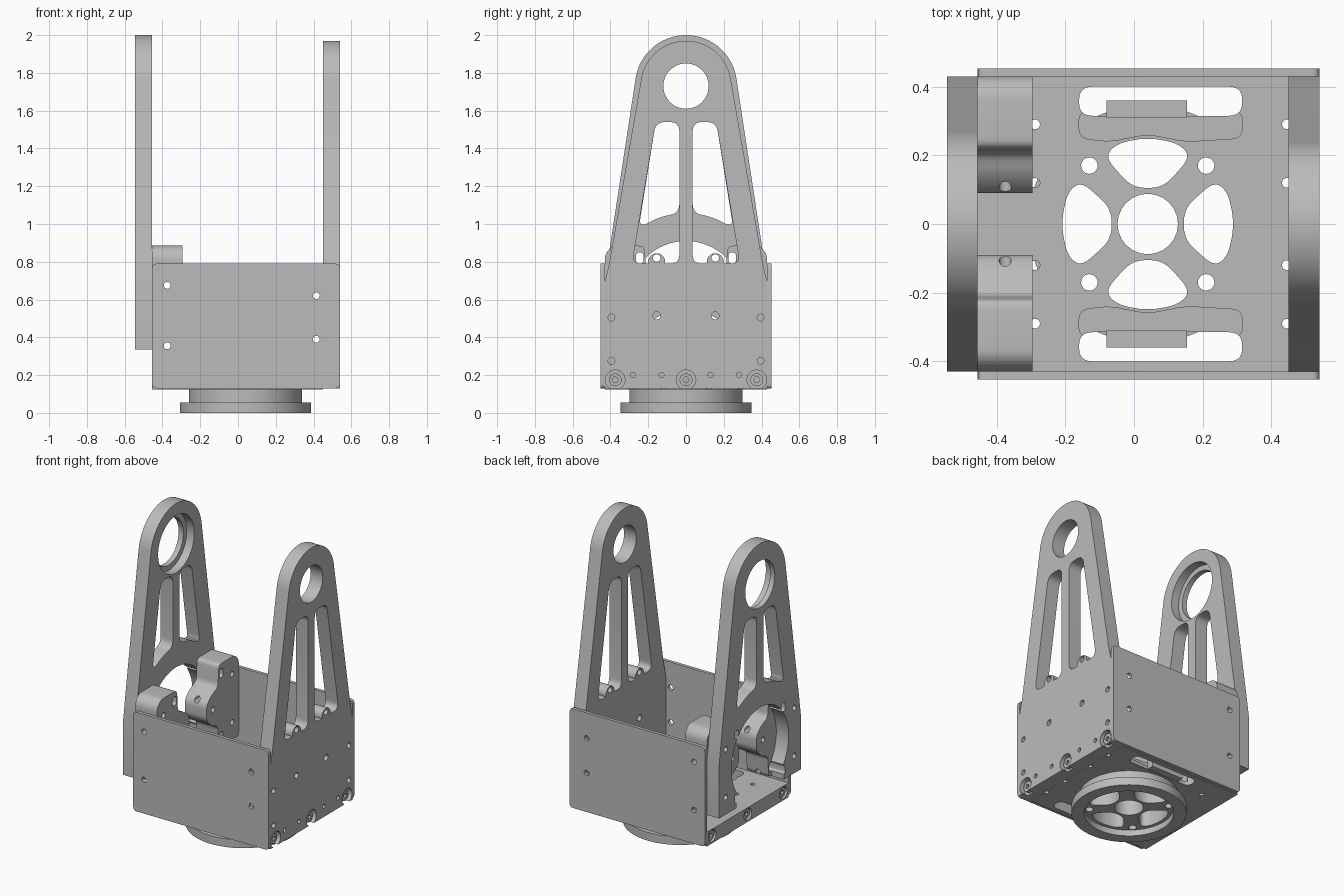
import bpy, bmesh, math
from mathutils import Vector

cube = bpy.data.objects.get("Cube")
if cube:
    bpy.data.objects.remove(cube, do_unlink=True)

GREY = (0.5, 0.5, 0.5, 1)
metal = bpy.data.materials.new("plain grey metal")
metal.use_nodes = True
metal.diffuse_color = GREY
metal.node_tree.nodes["Principled BSDF"].inputs["Base Color"].default_value = GREY

PLACE = {"x": lambda u, v, w: (w, u, v),
         "y": lambda u, v, w: (u, w, v),
         "z": lambda u, v, w: (u, v, w)}


def prism(name, pts, axis, lo, hi):
    """Extrude a flat outline along an axis."""
    bm = bmesh.new()
    face = bm.faces.new([bm.verts.new(PLACE[axis](u, v, lo)) for u, v in pts])
    move = Vector(PLACE[axis](0, 0, hi - lo))
    ext = bmesh.ops.extrude_face_region(bm, geom=[face])
    bmesh.ops.translate(bm, vec=move,
                        verts=[g for g in ext["geom"] if isinstance(g, bmesh.types.BMVert)])
    bmesh.ops.recalc_face_normals(bm, faces=bm.faces)
    mesh = bpy.data.meshes.new(name)
    bm.to_mesh(mesh)
    bm.free()
    mesh.materials.append(metal)
    ob = bpy.data.objects.new(name, mesh)
    bpy.context.collection.objects.link(ob)
    return ob


def circle(u, v, r, n=24):
    return [(u + r * math.cos(math.tau * i / n), v + r * math.sin(math.tau * i / n))
            for i in range(n)]


def rect(u0, u1, v0, v1):
    return [(u0, v0), (u1, v0), (u1, v1), (u0, v1)]


def rounded(pts, r, n=5):
    """Replace each corner with a short curve."""
    out = []
    for i, p in enumerate(pts):
        p, a, b = Vector(p), Vector(pts[i - 1]), Vector(pts[(i + 1) % len(pts)])
        s = p + (a - p).normalized() * min(r, (a - p).length * 0.45)
        e = p + (b - p).normalized() * min(r, (b - p).length * 0.45)
        for k in range(n + 1):
            t = k / n
            out.append(tuple(s * (1 - t) ** 2 + p * 2 * t * (1 - t) + e * t * t))
    return out


def cut(obs, pts, axis, lo, hi):
    """Subtract an extruded outline from one or more parts."""
    cutter = prism("cutter", pts, axis, lo, hi)
    cutter.hide_render = True
    for ob in obs:
        mod = ob.modifiers.new("cut", "BOOLEAN")
        mod.operation, mod.solver, mod.object = "DIFFERENCE", "EXACT", cutter
        bpy.context.view_layer.objects.active = ob
        bpy.ops.object.modifier_apply(modifier=mod.name)
    bpy.data.objects.remove(cutter, do_unlink=True)


def flip(pts, s):
    return [(u * s, v) for u, v in pts]


EYE = 1.73      # height of the pivot holes
HUB = 0.04      # x centre of the turntable hub
MID = 0.61      # height of the motor opening


def arm_outline(bottom, radius, shoulder):
    lower = [(0.43, bottom), (0.43, 0.69), shoulder]
    arc = [(radius * math.cos(math.radians(a)), EYE + radius * math.sin(math.radians(a)))
           for a in range(8, 173, 4)]
    return lower + arc + [(-u, v) for u, v in reversed(lower)]


# Left arm: tall plate that closes the box
left_arm = prism("left_arm", arm_outline(0.13, 0.24, (0.405, 0.80)), "x", 0.45, 0.54)
cut([left_arm], circle(0, EYE, 0.12, 48), "x", 0.4, 0.6)
left_window = rounded([(0.035, 0.79), (0.285, 0.79), (0.16, 1.54), (0.035, 1.54)], 0.05)
bosses = []
for s in (-1, 1):
    cut([left_arm], flip(left_window, s), "x", 0.4, 0.6)
    boss = prism("left_arm_boss", circle(0.155 * s, 0.80, 0.045), "x", 0.4502, 0.5398)
    cut([left_arm, boss], circle(0.155 * s, 0.82, 0.02), "x", 0.4, 0.6)
    cut([left_arm], circle(0.155 * s, 0.515, 0.02), "x", 0.4, 0.6)
    for z in (0.275, 0.505):
        cut([left_arm], circle(0.395 * s, z, 0.018), "x", 0.48, 0.6)
    for y in (0.13, 0.28):
        cut([left_arm], circle(y * s, 0.2, 0.014), "x", 0.48, 0.6)

# Right arm: raised plate with a bearing seat and motor opening
right_arm = prism("right_arm", arm_outline(0.335, 0.27, (0.41, 0.83)), "x", -0.545, -0.455)
cut([right_arm], circle(0, EYE, 0.155, 48), "x", -0.6, -0.4)
cut([right_arm], circle(0, EYE, 0.19, 48), "x", -0.51, -0.4)
cut([right_arm], circle(0, MID, 0.30, 64), "x", -0.6, -0.4)
cut([right_arm], rounded(rect(-0.25, 0.25, 0.2, 0.46), 0.05), "x", -0.6, -0.4)
right_window = rounded([(0.035, 1.058), (0.14, 1.037), (0.25, 0.98),
                        (0.16, 1.54), (0.035, 1.54)], 0.05)

# Motor mount: a lobed block on each side of the opening
lobe = [(0.39, 0.885), (0.22, 0.885), (0.21, 0.74), (0.14, 0.71), (0.09, 0.66),
        (0.09, 0.56), (0.14, 0.51), (0.21, 0.48), (0.22, 0.335), (0.43, 0.335), (0.43, 0.84)]
mounts = []
for s, side in ((-1, "front"), (1, "back")):
    cut([right_arm], flip(right_window, s), "x", -0.6, -0.4)
    mount = prism(side + "_motor_mount", flip(rounded(lobe, 0.03), s), "x", -0.455, -0.295)
    mounts.append(mount)
    for z in (0.40, 0.82):
        slot = rounded(rect(0.225, 0.265, z - 0.03, z + 0.03), 0.02)
        cut([right_arm, mount], flip(slot, s), "x", -0.6, -0.2)
    for z in (0.45, 0.77):
        cut([right_arm, mount], circle(0.36 * s, z, 0.018), "x", -0.6, -0.2)
    cut([mount], circle(0.16 * s, MID, 0.018), "x", -0.5, -0.2)

# Side plates with rounded corners
plates = []
for s, side in ((-1, "front"), (1, "back")):
    lo, hi = sorted((0.43 * s, 0.452 * s))
    plates.append(prism(side + "_plate", rounded(rect(-0.455, 0.54, 0.13, 0.79), 0.025),
                        "y", lo, hi))
for x, z in ((-0.375, 0.675), (-0.375, 0.355), (0.415, 0.62), (0.415, 0.39)):
    cut(plates + (mounts if x < 0 else []), circle(x, z, 0.018), "y", -0.6, 0.6)

# Base plate and round hub with cross-shaped spokes
base = prism("base_plate", rect(-0.455, 0.45, -0.43, 0.43), "z", 0.125, 0.22)
neck = prism("hub_neck", circle(HUB, 0, 0.30, 64), "z", 0.04, 0.126)
flange = prism("hub_flange", circle(HUB, 0, 0.347, 64), "z", 0, 0.055)
hub = [base, neck, flange]
cut([flange], circle(HUB, 0, 0.27, 48), "z", -0.1, 0.1)
cut(hub, circle(HUB, 0, 0.088), "z", -0.1, 0.4)
spoke_gap = rounded([(0.105, -0.045), (0.195, -0.125), (0.235, -0.09), (0.252, 0),
                     (0.235, 0.09), (0.195, 0.125), (0.105, 0.045)], 0.04)
for k in range(4):
    c, d = ((1, 0), (0, 1), (-1, 0), (0, -1))[k]
    cut([base, neck], [(HUB + u * c - v * d, u * d + v * c) for u, v in spoke_gap],
        "z", -0.1, 0.4)
    cut([base, neck], circle(HUB + 0.17 * (c - d), 0.17 * (c + d), 0.024), "z", -0.1, 0.4)
for s in (-1, 1):
    slot = rounded(rect(-0.16, 0.315, 0.315, 0.40), 0.04)
    shelf = rounded([(-0.16, 0.25), (-0.07, 0.24), (0.04, 0.262), (0.15, 0.24),
                     (0.315, 0.25), (0.315, 0.33), (-0.16, 0.33)], 0.03)
    cut([base], [(u, v * s) for u, v in slot], "z", 0, 0.4)
    cut([base], [(u, v * s) for u, v in shelf], "z", 0.15, 0.4)
    lo, hi = sorted((0.31 * s, 0.36 * s))
    prism("slot_tab", rect(-0.08, 0.155, lo, hi), "z", 0.127, 0.19)
    for x in (-0.288, 0.445):
        for y in (0.12, 0.29):
            cut([base], circle(x, y * s, 0.014), "z", 0, 0.4)

# Recessed cap screws along both ends of the base
for y in (-0.375, 0, 0.375):
    cut([left_arm], circle(y, 0.175, 0.052), "x", 0.5, 0.6)
    cut([base], circle(y, 0.175, 0.04), "x", -0.5, -0.42)
    for lo, hi, front in ((0.499, 0.525, 0.51), (-0.445, -0.419, -0.5)):
        screw = prism("cap_screw", circle(y, 0.175, 0.034), "x", lo, hi)
        cut([screw], circle(y, 0.175, 0.016, 6), "x",
            front if front > 0 else -0.5, 0.6 if front > 0 else -0.43)

# Smooth shading on curved walls, sharp edges kept
bpy.ops.object.select_all(action="DESELECT")
for ob in bpy.context.collection.objects:
    if ob.type == "MESH" and metal.name in ob.data.materials:
        ob.select_set(True)
        bpy.context.view_layer.objects.active = ob
bpy.ops.object.shade_smooth_by_angle(angle=math.radians(30))
